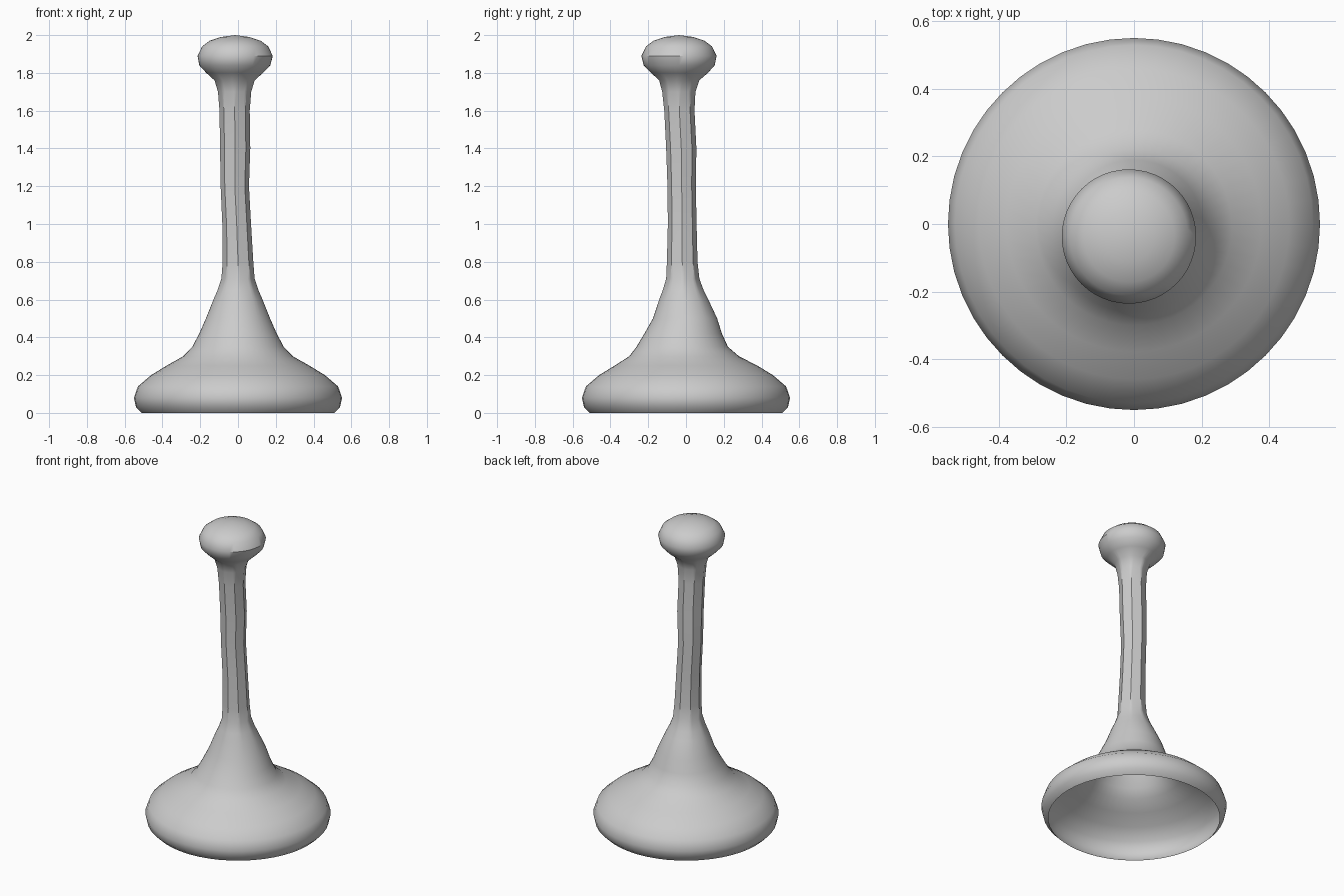
import bpy, bmesh, math

if "Cube" in bpy.data.objects:
    bpy.data.objects.remove(bpy.data.objects["Cube"], do_unlink=True)

SEGMENTS = 48

# Cross-sections from the open rim to the top of the knob:
# height, radius, centre x, centre y, how eight-sided the section is
SECTIONS = [
    (0.0, .51, 0, 0, 0), (.03, .54, 0, 0, 0), (.08, .551, 0, 0, 0),
    (.14, .53, 0, 0, 0), (.2, .46, 0, 0, 0), (.25, .378, 0, 0, 0),
    (.3, .29, 0, -.01, 0), (.35, .242, 0, -.02, 0), (.42, .205, 0, -.015, 0),
    (.5, .17, 0, -.005, 0), (.6, .13, 0, -.012, .2), (.65, .108, 0, -.015, .4),
    (.71, .088, 0, -.017, .8), (.8, .081, 0, -.02, 1), (1, .076, -.007, -.02, 1),
    (1.2, .075, -.017, -.023, 1), (1.4, .08, -.015, -.025, 1),
    (1.6, .08, -.018, -.035, 1), (1.7, .088, -.018, -.038, .8),
    (1.76, .106, -.018, -.036, .4), (1.8, .15, -.018, -.034, 0),
    (1.84, .188, -.017, -.036, 0), (1.89, .199, -.015, -.037, 0),
    (1.94, .175, -.015, -.037, 0), (1.97, .135, -.015, -.037, 0),
    (1.99, .075, -.015, -.037, 0),
]


def octagon(angle):
    """Radius of a unit octagon with corners on the axes."""
    return math.cos(math.pi / 8) / math.cos(angle % (math.pi / 4) - math.pi / 8)


# One continuous open shell: hollow base, stem and knob
bm = bmesh.new()
rings = []
for z, radius, cx, cy, facet in SECTIONS:
    ring = []
    for i in range(SEGMENTS):
        a = 2 * math.pi * i / SEGMENTS
        r = radius * (1 + facet * (octagon(a) - 1))
        ring.append(bm.verts.new((cx + r * math.cos(a), cy + r * math.sin(a), z)))
    rings.append(ring)

for low, high in zip(rings, rings[1:]):
    for i in range(SEGMENTS):
        j = (i + 1) % SEGMENTS
        bm.faces.new((low[i], low[j], high[j], high[i]))

# Rounded crown of the knob
crown = bm.verts.new((-.015, -.037, 2))
for i in range(SEGMENTS):
    bm.faces.new((rings[-1][i], rings[-1][(i + 1) % SEGMENTS], crown))

mesh = bpy.data.meshes.new("flared_base_with_stem_and_knob")
bm.to_mesh(mesh)
bm.free()
obj = bpy.data.objects.new("flared_base_with_stem_and_knob", mesh)
bpy.context.collection.objects.link(obj)

# Plain grey
grey = bpy.data.materials.new("light_grey")
grey.use_nodes = True
grey.diffuse_color = (.6, .6, .6, 1)
grey.node_tree.nodes["Principled BSDF"].inputs["Base Color"].default_value = (.6, .6, .6, 1)
mesh.materials.append(grey)

bpy.ops.object.select_all(action="DESELECT")
obj.select_set(True)
bpy.context.view_layer.objects.active = obj
bpy.ops.object.shade_smooth_by_angle(angle=math.radians(40))
